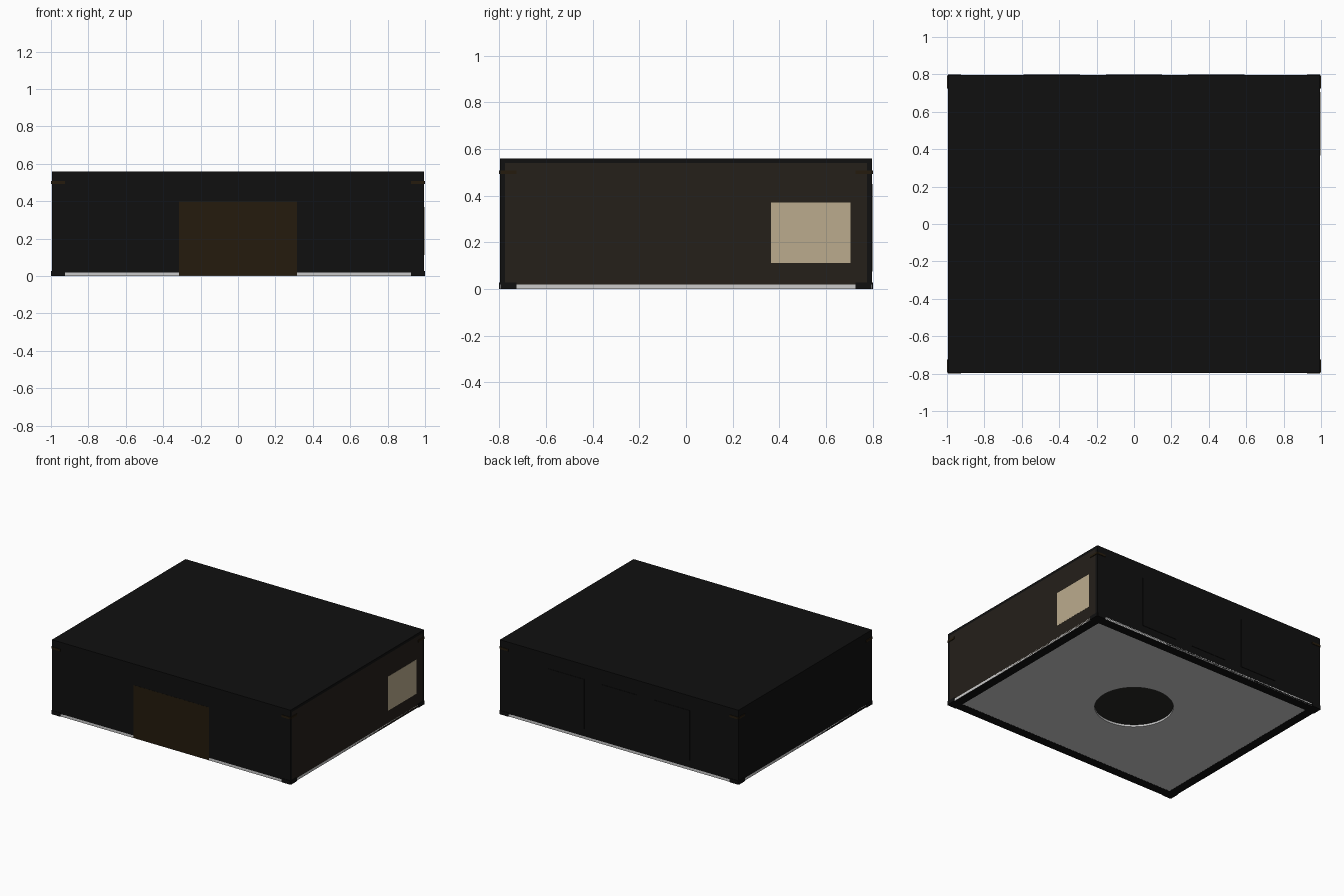
import bpy, bmesh, math

if "Cube" in bpy.data.objects:
    bpy.data.objects.remove(bpy.data.objects["Cube"])


def material(name, rgb):
    m = bpy.data.materials.new(name)
    m.diffuse_color = (*rgb, 1)
    m.use_nodes = True
    m.node_tree.nodes["Principled BSDF"].inputs["Base Color"].default_value = m.diffuse_color
    return m


BLACK = material("dark_plaster", (0.005, 0.005, 0.005))
BROWN = material("brown_plaster", (0.018, 0.014, 0.010))
WOOD = material("dark_wood", (0.018, 0.011, 0.004))
TAN = material("window_tan", (0.50, 0.41, 0.27))
RUG = material("rug_dark", (0.022, 0.021, 0.019))


def box(name, x, y, z, mat=None):
    """Box from (min, max) pairs on each axis."""
    bpy.ops.mesh.primitive_cube_add(size=1)
    o = bpy.context.object
    o.name = name
    for v in o.data.vertices:
        v.co = [lo if c < 0 else hi for c, (lo, hi) in zip(v.co, (x, y, z))]
    if mat:
        o.data.materials.append(mat)
    return o


def disc(name, r, z0, z1, mat=None):
    bpy.ops.mesh.primitive_cylinder_add(vertices=48, radius=r, depth=z1 - z0,
                                        location=(0, 0, (z0 + z1) / 2))
    o = bpy.context.object
    o.name = name
    if mat:
        o.data.materials.append(mat)
    bpy.ops.object.shade_smooth_by_angle(angle=math.radians(40))
    return o


X, Y, H, T = 0.995, 0.796, 0.56, 0.02

# floor with a round opening under the rug
floor = box("floor", (-X, X), (-Y, Y), (0.001, 0.02))
cutter = disc("floor_cutter", 0.27, -0.1, 0.1)
cutter.hide_render = True
cutter.hide_set(True)
cut = floor.modifiers.new("round_opening", "BOOLEAN")
cut.object = cutter
cut.solver = "EXACT"
disc("rug", 0.285, 0.016, 0.026, RUG)

# room shell
box("ceiling", (-X, X), (-Y, Y), (H - T, H), BLACK)
box("front_wall", (-X, X), (-Y, -Y + T), (0.002, H - T), BLACK)
box("back_wall", (-X, X), (Y - T, Y), (0.002, H - T), BLACK)
box("left_wall", (-X, -X + T), (-Y + T, Y - T), (0.002, H - T), BLACK)
box("right_wall", (X - T, X), (-Y + T, Y - T), (0.002, H - T), BROWN)

# skirting and picture rails whose ends pass through the walls at the corners
for label, z0, z1, mat in (("skirting", 0, 0.028, BLACK), ("picture_rail", 0.492, 0.508, WOOD)):
    for s, side in ((-1, "front"), (1, "back")):
        ys = sorted((s * (Y - 0.001), s * 0.725))
        box(f"{side}_{label}", (-1, 1), ys, (z0, z1), mat)
    for s, side in ((-1, "left"), (1, "right")):
        xs = sorted((s * (X - 0.001), s * 0.925))
        box(f"{side}_{label}", xs, (-0.8, 0.8), (z0, z1), mat)

# doorway panel and side window, nearly flush
box("front_door", (-0.315, 0.315), (-Y - 0.001, -Y + 0.03), (0.003, 0.40), WOOD)
box("side_window", (X - 0.03, X + 0.001), (0.365, 0.705), (0.112, 0.37), TAN)

# three panels along the back wall
for i, cx in enumerate((-0.44, 0, 0.44)):
    box(f"back_panel_{i + 1}", (cx - 0.15, cx + 0.15), (Y - 0.03, Y + 0.003), (0.075, 0.45), BLACK)
